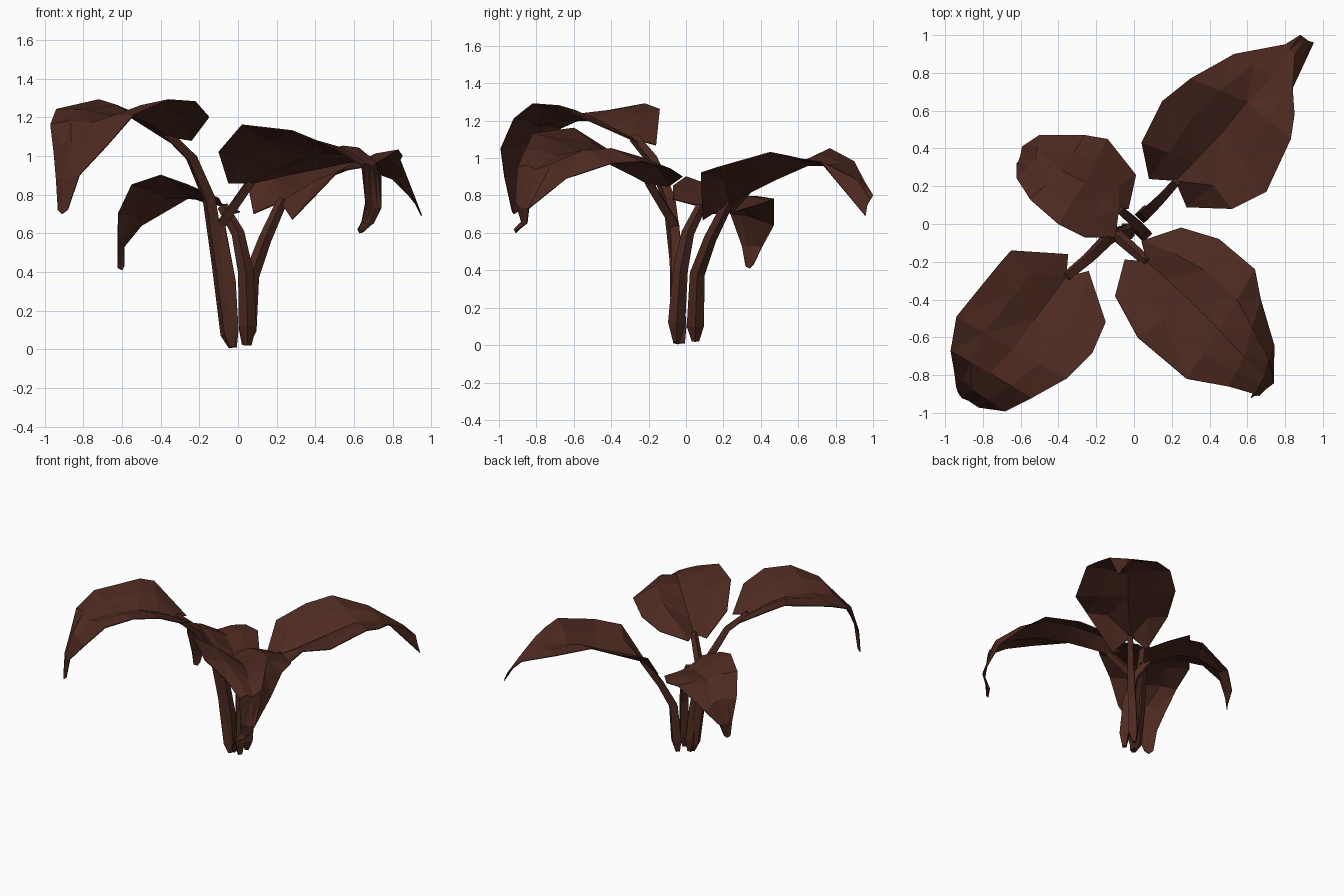
import bpy
import bmesh
from mathutils import Vector

default_cube = bpy.data.objects.get("Cube")
if default_cube:
    bpy.data.objects.remove(default_cube, do_unlink=True)

brown = bpy.data.materials.new("dark brown")
brown.use_nodes = True
colour = (0.075, 0.023, 0.015, 1)
brown.diffuse_color = colour
brown.node_tree.nodes["Principled BSDF"].inputs["Base Color"].default_value = colour


def to_vector(point):
    """Points are written in hundredths of a unit."""
    return Vector(point) / 100


def add_object(name, mesh):
    mesh.materials.clear()
    mesh.materials.append(brown)
    obj = bpy.data.objects.new(name, mesh)
    bpy.context.collection.objects.link(obj)
    return obj


def make_leaf(name, rows, left_bulge=0.015, right_bulge=0.015):
    """Faceted blade: each row gives left edge, midrib and right edge, base to tip."""
    bm = bmesh.new()
    grid = []
    for number, row in enumerate(rows):
        left, middle, right = map(to_vector, row)
        inner = 0 < number < len(rows) - 3
        half_left = (left + middle) / 2
        half_right = (right + middle) / 2
        if inner:
            half_left.z += left_bulge
            half_right.z += right_bulge
        line = (left, half_left, middle, half_right, right)
        grid.append([bm.verts.new(point) for point in line])
    for lower, upper in zip(grid, grid[1:]):
        for j in range(len(lower) - 1):
            bm.faces.new((lower[j], lower[j + 1], upper[j + 1], upper[j]))
    bmesh.ops.triangulate(bm, faces=bm.faces[:])
    mesh = bpy.data.meshes.new(name)
    bm.to_mesh(mesh)
    bm.free()
    leaf = add_object(name, mesh)
    thickness = leaf.modifiers.new("thickness", "SOLIDIFY")
    thickness.thickness = 0.006
    thickness.offset = 0


def make_stem(name, path, foot=0.02, thick=0.046, thin=0.028):
    """Four-sided stalk: narrow foot, thick lower part, thin upper end."""
    curve = bpy.data.curves.new(name + " path", "CURVE")
    curve.dimensions = "3D"
    curve.bevel_depth = 1
    curve.bevel_resolution = 0
    curve.use_fill_caps = True
    spline = curve.splines.new("POLY")
    spline.points.add(len(path) - 1)
    for number, (point, target) in enumerate(zip(spline.points, path)):
        point.co = (*to_vector(target), 1)
        share = (number - 1) / (len(path) - 2)
        point.radius = thick + (thin - thick) * share if number else foot
    helper = bpy.data.objects.new(name + " helper", curve)
    bpy.context.collection.objects.link(helper)
    bpy.context.view_layer.update()
    graph = bpy.context.evaluated_depsgraph_get()
    mesh = bpy.data.meshes.new_from_object(helper.evaluated_get(graph))
    bpy.data.objects.remove(helper, do_unlink=True)
    for face in mesh.polygons:
        face.use_smooth = False
    add_object(name, mesh)


# Long pointed leaf at the back
make_leaf("back_left_leaf", [
    ((8, 24, 70), (22, 23, 76), (28, 9, 67)),
    ((4, 43, 91), (32, 33, 81), (52, 8, 92)),
    ((15, 65, 99), (47, 49, 89), (70, 17, 95)),
    ((30, 77, 105), (60, 65, 96), (83, 45, 103)),
    ((53, 90, 98), (73, 78, 96), (85, 58, 100)),
    ((80, 95, 88), (85, 90, 89), (84, 72, 98)),
    ((88, 100, 80), (92, 97, 75), (95, 96, 69)),
])

# Broad leaf, arched on its outer half, with a curled hanging tip
make_leaf("front_left_leaf", [
    ((4, -9, 85), (7, -20, 86), (-5, -19, 86)),
    ((25, -2, 90), (17, -29, 91), (-10, -38, 102)),
    ((45, -8, 94), (30, -41, 97), (2, -60, 116)),
    ((64, -24, 98), (45, -56, 102), (28, -82, 113)),
    ((67, -40, 97), (58, -70, 101), (50, -86, 104)),
    ((74, -64, 89), (69, -80, 94), (64, -90, 95)),
    ((74, -84, 73), (70, -87, 73), (66, -91, 76)),
    ((70, -85, 65), (67, -87, 64), (64, -88, 66)),
    ((65, -91, 61), (63, -91, 60), (62, -92, 62)),
], left_bulge=0.05)

# Tallest leaf, drooping at its tip
make_leaf("front_right_leaf", [
    ((-24, -25, 108), (-36, -28, 110), (-35, -16, 107)),
    ((-15, -52, 120), (-44, -39, 116), (-65, -14, 126)),
    ((-22, -68, 128), (-53, -51, 120), (-72, -22, 129)),
    ((-36, -82, 129), (-64, -66, 120), (-94, -49, 124)),
    ((-54, -92, 121), (-76, -79, 117), (-97, -67, 116)),
    ((-68, -99, 105), (-86, -87, 107), (-95, -78, 100)),
    ((-82, -97, 90), (-90, -91, 88), (-94, -86, 88)),
    ((-88, -93, 72), (-91, -92, 70), (-93, -89, 72)),
])

# Small low leaf at the back
make_leaf("back_right_leaf", [
    ((-10, -7, 78), (-8, 8, 74), (-3, 8, 70)),
    ((-26, -7, 85), (-17, 14, 76), (1, 26, 71)),
    ((-40, 0, 90), (-26, 22, 79), (-14, 45, 77)),
    ((-55, 13, 85), (-38, 28, 78), (-26, 47, 78)),
    ((-62, 24, 70), (-52, 34, 69), (-50, 47, 64)),
    ((-62, 30, 53), (-60, 36, 53), (-59, 41, 53)),
    ((-62, 32, 42), (-60, 34, 41), (-59, 36, 43)),
])

# Stalks rising from the shared foot
make_stem("back_left_stem", [(4, 5, 2), (5, 5, 10), (7, 6, 38), (14, 13, 57), (23, 23, 77)])
make_stem("front_left_stem", [(-2, -2, 1), (-3, -3, 10), (-4, -5, 35), (-9, -6, 64), (7, -20, 87)])
make_stem("front_right_stem",
          [(-3, -5, 1), (-5, -4, 8), (-10, -5, 45), (-15, -9, 78), (-24, -18, 99), (-36, -28, 111)])
make_stem("back_right_stem", [(5, -5, 2), (5, -5, 12), (4, -3, 40), (0, 1, 60), (-8, 8, 74)])
